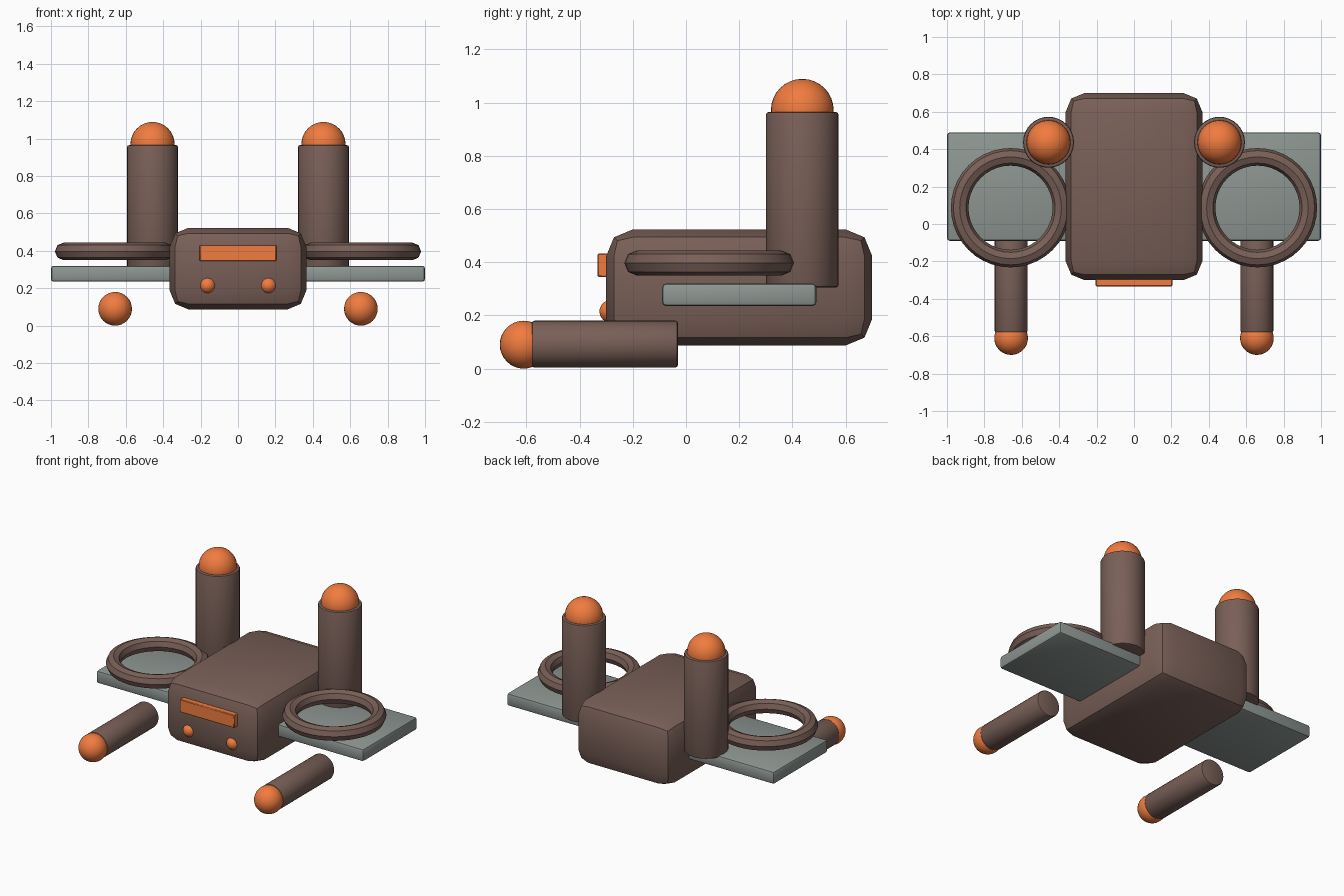
import bpy
from math import pi, radians

if "Cube" in bpy.data.objects:
    bpy.data.objects.remove(bpy.data.objects["Cube"])


def material(name, rgb):
    m = bpy.data.materials.new(name)
    m.diffuse_color = (*rgb, 1)
    m.use_nodes = True
    m.node_tree.nodes["Principled BSDF"].inputs["Base Color"].default_value = m.diffuse_color
    return m


BROWN = material("brown", (0.19, 0.115, 0.095))
ORANGE = material("orange", (0.88, 0.2, 0.05))
SLATE = material("slate", (0.27, 0.31, 0.29))


def finish(name, mat, bevel=0, segments=2):
    ob = bpy.context.object
    ob.name = name
    ob.data.materials.append(mat)
    bpy.ops.object.transform_apply(location=False, rotation=True, scale=True)
    if bevel:
        mod = ob.modifiers.new("bevel", 'BEVEL')
        mod.width = bevel
        mod.segments = segments
        mod.limit_method = 'ANGLE'
        mod.angle_limit = radians(40)
        bpy.ops.object.modifier_apply(modifier=mod.name)
    bpy.ops.object.shade_smooth_by_angle(angle=radians(40))
    return ob


def box(name, lo, hi, mat, bevel=0, segments=2):
    centre = [(a + b) / 2 for a, b in zip(lo, hi)]
    bpy.ops.mesh.primitive_cube_add(size=1, location=centre)
    bpy.context.object.scale = [b - a for a, b in zip(lo, hi)]
    return finish(name, mat, bevel, segments)


def cylinder(name, loc, radius, length, mat, rot=(0, 0, 0)):
    bpy.ops.mesh.primitive_cylinder_add(vertices=32, radius=radius, depth=length,
                                        location=loc, rotation=rot)
    return finish(name, mat, 0.01)


def ball(name, loc, radius, mat):
    bpy.ops.mesh.primitive_uv_sphere_add(segments=32, ring_count=16, radius=radius, location=loc)
    return finish(name, mat)


# Central body and front light bar
box("body", (-0.365, -0.30, 0.087), (0.365, 0.70, 0.523), BROWN, 0.1, 2)
box("light_bar", (-0.205, -0.333, 0.345), (0.205, -0.27, 0.432), ORANGE, 0.004, 1)

for s, side in ((-1, "left"), (1, "right")):
    # Side plate running into the body
    xs = sorted((s * 0.30, s * 1.0))
    box(side + "_plate", (xs[0], -0.09, 0.235), (xs[1], 0.49, 0.32), SLATE, 0.015)

    # Ring lying above the plate
    bpy.ops.mesh.primitive_torus_add(location=(s * 0.66, 0.087, 0.397), major_segments=40,
                                     minor_segments=8, major_radius=0.272, minor_radius=0.047)
    finish(side + "_ring", BROWN)

    # Upright tower with dome
    cylinder(side + "_tower", (s * 0.457, 0.437, 0.635), 0.136, 0.66, BROWN)
    ball(side + "_tower_dome", (s * 0.457, 0.437, 0.971), 0.118, ORANGE)

    # Low forward barrel with round tip
    cylinder(side + "_barrel", (s * 0.657, -0.305, 0.092), 0.088, 0.55, BROWN, (pi / 2, 0, 0))
    ball(side + "_barrel_tip", (s * 0.657, -0.61, 0.09), 0.09, ORANGE)

    # Small front lamp
    ball(side + "_lamp", (s * 0.163, -0.282, 0.215), 0.043, ORANGE)
